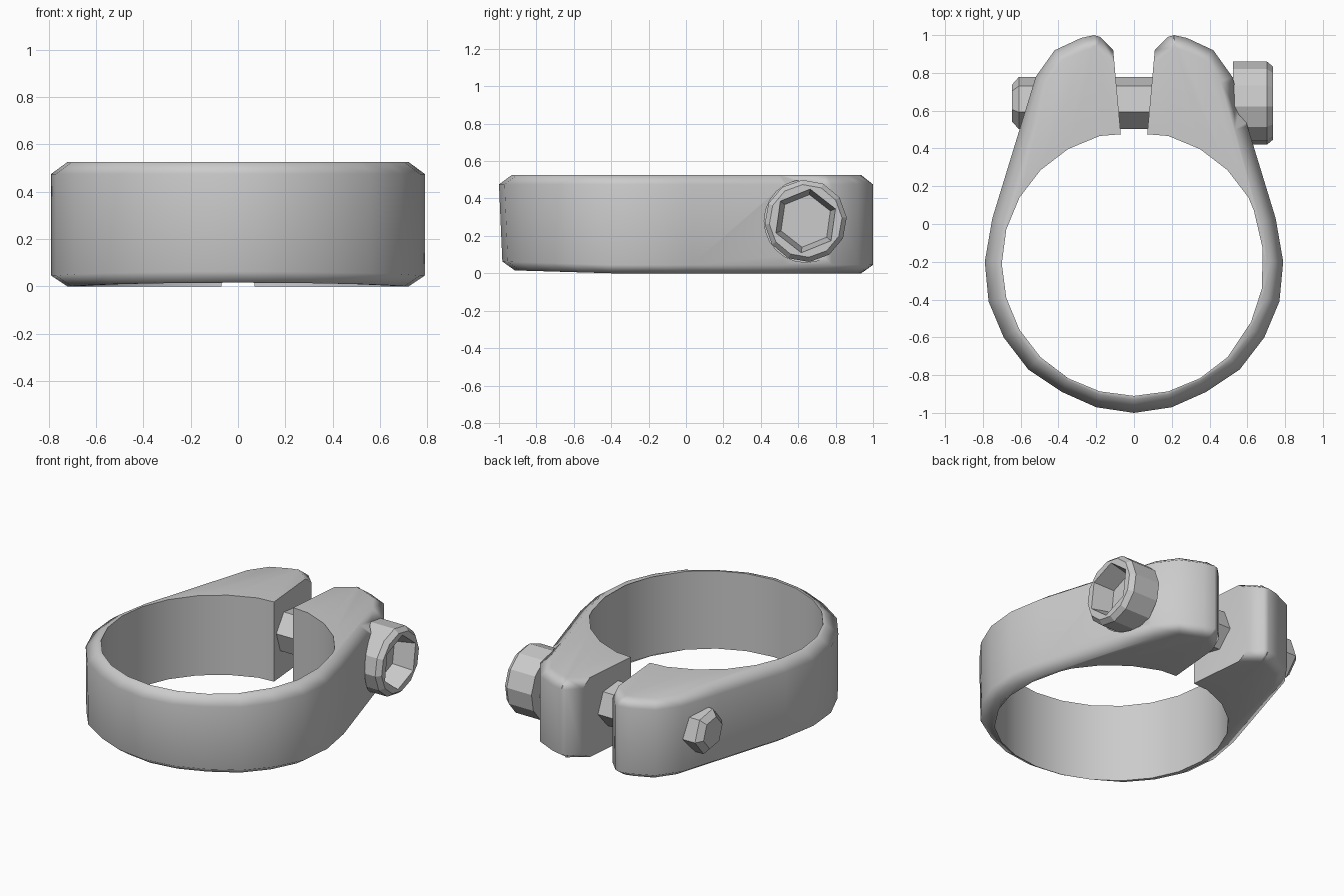
import bpy, bmesh
from math import sin, cos, pi, radians
from mathutils import Vector

if "Cube" in bpy.data.objects:
    bpy.data.objects.remove(bpy.data.objects["Cube"], do_unlink=True)

steel = bpy.data.materials.new("grey steel")
steel.use_nodes = True
GREY = (0.6, 0.6, 0.6, 1)
steel.diffuse_color = GREY
steel.node_tree.nodes["Principled BSDF"].inputs["Base Color"].default_value = GREY

BOLT_Y, BOLT_Z = 0.64, 0.28


def make_object(name, bm):
    bmesh.ops.recalc_face_normals(bm, faces=bm.faces)
    mesh = bpy.data.meshes.new(name)
    bm.to_mesh(mesh)
    bm.free()
    mesh.materials.append(steel)
    obj = bpy.data.objects.new(name, mesh)
    bpy.context.collection.objects.link(obj)
    return obj


def activate(obj):
    bpy.ops.object.select_all(action='DESELECT')
    obj.select_set(True)
    bpy.context.view_layer.objects.active = obj


def bolt_prism(name, sides, offset, rings):
    """Prism along x on the bolt axis, from (x, radius) rings."""
    bm = bmesh.new()
    loops = []
    for x, r in rings:
        angles = [radians(offset) + 2 * pi * i / sides for i in range(sides)]
        loops.append([bm.verts.new((x, BOLT_Y + r * cos(a), BOLT_Z + r * sin(a)))
                      for a in angles])
    for a, b in zip(loops, loops[1:]):
        for i in range(sides):
            j = (i + 1) % sides
            bm.faces.new((a[i], a[j], b[j], b[i]))
    bm.faces.new(loops[0])
    bm.faces.new(loops[-1])
    return make_object(name, bm)


def cut(obj, cutter):
    cutter.hide_render = True
    activate(obj)
    mod = obj.modifiers.new("cut", 'BOOLEAN')
    mod.operation, mod.object, mod.solver = 'DIFFERENCE', cutter, 'EXACT'
    bpy.ops.object.modifier_apply(modifier=mod.name)
    bpy.data.objects.remove(cutter, do_unlink=True)


# Clamp outline: right half from the gap round to the front, then mirrored
half = [(.11, .92), (.18, .99), (.21, 1), (.28, .985), (.42, .92), (.52, .78),
        (.60, .52), (.75, .03), (.79, -.2), (.77, -.41), (.69, -.6),
        (.56, -.77), (.38, -.89), (.2, -.97), (0, -1)]
outer = [Vector(p) for p in half + [(-x, y) for x, y in reversed(half[:-1])]]

# Inner bore: sides of a 24-gon, with the ends opened at the gap
bore = [(.07, .475)] + [(.7 * sin(i * pi / 12), -.21 + .7 * cos(i * pi / 12))
                        for i in range(1, 24)] + [(-.07, .475)]
bore = [Vector(p) for p in bore]


def inset(i, d):
    """Move an outline point inward; the end points slide along the gap."""
    if i in (0, len(outer) - 1):
        end = 0 if i == 0 else -1
        return outer[i] + d * (bore[end] - outer[i]).normalized()
    t = (outer[i + 1] - outer[i - 1]).normalized()
    return outer[i] + d * Vector((t.y, -t.x))


def front_rise(y):
    return max(0, (-.4 - y) / .6) * .018


# Clamp body: chamfered outer wall and straight bore
bm = bmesh.new()
count = len(outer)
levels = []
for d, z in ((.068, 0), (0, .045), (0, .475), (.068, .525)):
    loop = []
    for i in range(count):
        p = inset(i, d)
        rise = front_rise(p.y) if z < .1 else 0
        loop.append(bm.verts.new((p.x, p.y + rise, z + rise)))
    levels.append(loop)
bore_low = [bm.verts.new((p.x, p.y, front_rise(p.y))) for p in bore]
bore_high = [bm.verts.new((p.x, p.y, .525)) for p in bore]
for a, b in list(zip(levels, levels[1:])) + [(bore_low, bore_high)]:
    for i in range(len(a) - 1):
        bm.faces.new((a[i], a[i + 1], b[i + 1], b[i]))
for end in (0, -1):
    bm.faces.new([bore_low[end]] + [l[end] for l in levels] + [bore_high[end]])

# Top and bottom bands between the outline and the bore
for rim, hole in ((levels[0], bore_low), (levels[-1], bore_high)):
    match = [round(i * (len(hole) - 1) / (count - 1)) for i in range(count)]
    for i in range(count - 1):
        a, b = match[i], match[i + 1]
        bm.faces.new((rim[i], rim[i + 1], hole[b]))
        if a != b:
            bm.faces.new((rim[i], hole[b], hole[a]))
clamp = make_object("clamp_ring", bm)

# Flat seat for the bolt head
cut(clamp, bolt_prism("seat_cutter", 24, 0, [(.532, .222), (.9, .222)]))
activate(clamp)
bpy.ops.object.shade_smooth_by_angle(angle=radians(60))
weighted = clamp.modifiers.new("weighted normals", 'WEIGHTED_NORMAL')
weighted.keep_sharp = True

# Bolt head with a tapered hexagonal socket
head = bolt_prism("bolt_head", 12, 5,
                  [(.525, .22), (.705, .22), (.735, .195)])
cut(head, bolt_prism("socket_cutter", 6, 22,
                     [(.6, .142), (.736, .172), (.8, .172)]))

# Bolt shaft with a chamfered tip
bolt_prism("bolt_shaft", 6, 50, [(-.645, .1), (-.61, .14), (.53, .14)])
